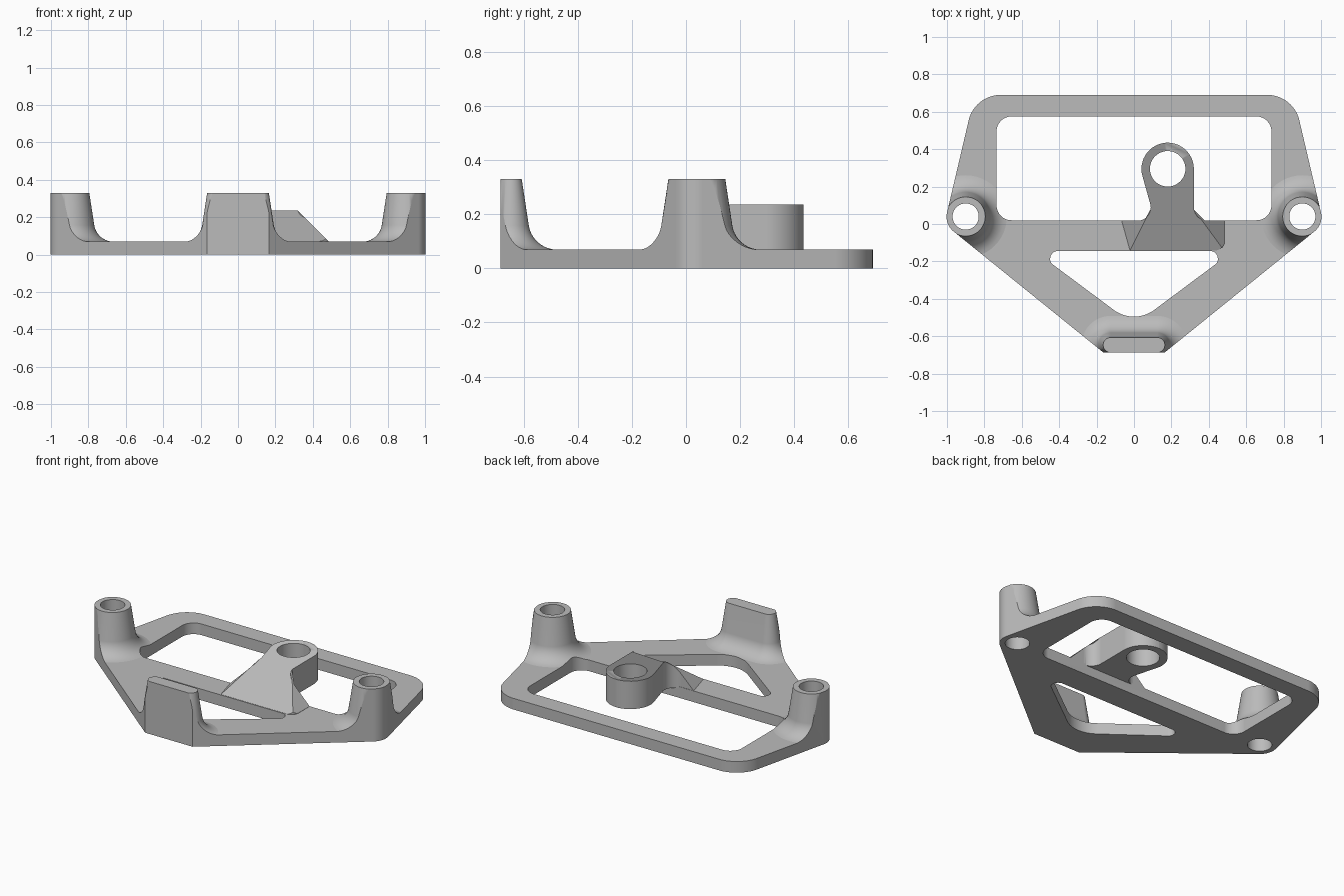
import bpy, bmesh, math
from mathutils import Vector

cube = bpy.data.objects.get("Cube")
if cube:
    bpy.data.objects.remove(cube, do_unlink=True)

grey = bpy.data.materials.new("light grey")
grey.use_nodes = True
grey.diffuse_color = (0.5, 0.5, 0.5, 1)
grey.node_tree.nodes["Principled BSDF"].inputs["Base Color"].default_value = (0.5, 0.5, 0.5, 1)

THICK, TALL, LUG_TOP = 0.07, 0.33, 0.235


def finish(bm, name):
    bmesh.ops.remove_doubles(bm, verts=bm.verts, dist=1e-5)
    bmesh.ops.recalc_face_normals(bm, faces=bm.faces)
    mesh = bpy.data.meshes.new(name)
    bm.to_mesh(mesh)
    bm.free()
    mesh.materials.append(grey)
    obj = bpy.data.objects.new(name, mesh)
    bpy.context.collection.objects.link(obj)
    return obj


def rounded(corners, steps=10):
    """Polygon from (x, y, radius) corners with the corners rounded."""
    pts = []
    n = len(corners)
    for i, (x, y, r) in enumerate(corners):
        p = Vector((x, y))
        if r == 0:
            pts.append(p)
            continue
        a = (Vector(corners[i - 1][:2]) - p).normalized()
        b = (Vector(corners[(i + 1) % n][:2]) - p).normalized()
        half = math.acos(a.dot(b)) / 2
        c = p + (a + b).normalized() * r / math.sin(half)
        s, e = p + a * r / math.tan(half) - c, p + b * r / math.tan(half) - c
        pts += [c + s.lerp(e, k / steps).normalized() * r for k in range(steps + 1)]
    return pts


def stadium(cx, cy, half, r, steps=24):
    """Circle stretched along x by a straight middle of the given half length."""
    pts = []
    for side in (1, -1):
        for k in range(steps + 1):
            a = math.pi * (k / steps - 0.5) + (0 if side > 0 else math.pi)
            pts.append(Vector((cx + side * half + r * math.cos(a), cy + r * math.sin(a))))
    return pts


def loft(rings):
    """Closed solid through a list of (points, z) rings."""
    bm = bmesh.new()
    rows = [[bm.verts.new((p.x, p.y, z)) for p in pts] for pts, z in rings]
    n = len(rows[0])
    for lo, hi in zip(rows, rows[1:]):
        for i in range(n):
            j = (i + 1) % n
            bm.faces.new((lo[i], lo[j], hi[j], hi[i]))
    bm.faces.new(rows[0][::-1])
    bm.faces.new(rows[-1])
    return bm


def prism(name, pts, z0=-0.1, z1=0.5):
    return finish(loft([(pts, z0), (pts, z1)]), name)


def combine(target, tool, operation):
    mod = target.modifiers.new(operation, 'BOOLEAN')
    mod.operation = operation
    mod.solver = 'EXACT'
    mod.object = tool
    bpy.context.view_layer.objects.active = target
    bpy.ops.object.modifier_apply(modifier=mod.name)
    bpy.data.objects.remove(tool, do_unlink=True)


def mirrored(half):
    return half + [(-x, y, r) for x, y, r in reversed(half)]


def flared_post(name, cx, cy, half, r):
    """Slightly tapered post with a concave foot."""
    rings = [(stadium(cx, cy, half, r + 0.13), 0.03)]
    for k in range(11):
        a = math.radians(90 - 8.1 * k)
        rings.append((stadium(cx, cy, half, r + 0.13 - 0.105 * math.cos(a)),
                      0.174 - 0.105 * math.sin(a)))
    rings.append((stadium(cx, cy, half, r), TALL))
    return finish(loft(rings), name)


# Base slab with the two round posts and the front tab
frame = prism("mounting_frame", rounded([(-2, -2, 0), (2, -2, 0), (2, 2, 0), (-2, 2, 0)]), 0, THICK)
for side in (-1, 1):
    combine(frame, flared_post("post", side * 0.9, 0.04, 0, 0.105), 'UNION')
combine(frame, flared_post("front_tab", 0, -0.647, 0.125, 0.04), 'UNION')

# Trim everything to the outer outline
outline = mirrored([(0.165, -0.686, 0), (1.014, 0, 0.1), (0.852, 0.69, 0.175)])
combine(frame, prism("outline", rounded(outline, 16)), 'INTERSECT')

# Windows and post holes
back_window = mirrored([(0.735, 0.02, 0.08), (0.735, 0.575, 0.08)])
front_window = [(0, -0.54, 0.18), (0.53, -0.145, 0.04), (-0.53, -0.145, 0.04)]
for shape in (back_window, front_window):
    combine(frame, prism("window", rounded(shape)), 'DIFFERENCE')
for side in (-1, 1):
    combine(frame, prism("post_hole", stadium(side * 0.9, 0.04, 0, 0.07)), 'DIFFERENCE')

# Bracket: plan shape extruded, then chamfered on the front, right and left
plan = rounded([(-0.1, 0.018, 0), (-0.04, -0.141, 0), (0.485, -0.141, 0.05), (0.485, 0.018, 0),
                (0.32, 0.018, 0.07), (0.32, 0.435, 0.14), (-0.005, 0.435, 0.14), (0.112, 0.018, 0.07)])
bm = loft([(plan, 0.06), (plan, LUG_TOP)])
for point, normal in (((0, 0.018, LUG_TOP), (0, -1, 0.97)),
                      ((0.321, 0, LUG_TOP), (1, 0, 1)),
                      ((0.106, 0.018, LUG_TOP), (-0.165, -0.046, 0.172))):
    bmesh.ops.bisect_plane(bm, geom=bm.verts[:] + bm.edges[:] + bm.faces[:], dist=1e-6,
                           plane_co=point, plane_no=Vector(normal).normalized(), clear_outer=True)
    bmesh.ops.holes_fill(bm, edges=[e for e in bm.edges if e.is_boundary], sides=0)
bracket = finish(bm, "bracket")
combine(bracket, prism("bracket_hole", stadium(0.18, 0.295, 0, 0.095)), 'DIFFERENCE')
combine(frame, bracket, 'UNION')

# Smooth the rounded walls and keep flat faces flat
bpy.ops.object.select_all(action='DESELECT')
frame.select_set(True)
bpy.context.view_layer.objects.active = frame
bpy.ops.object.shade_smooth_by_angle(angle=math.radians(25))
weighted = frame.modifiers.new("flat_faces", 'WEIGHTED_NORMAL')
weighted.keep_sharp = True
